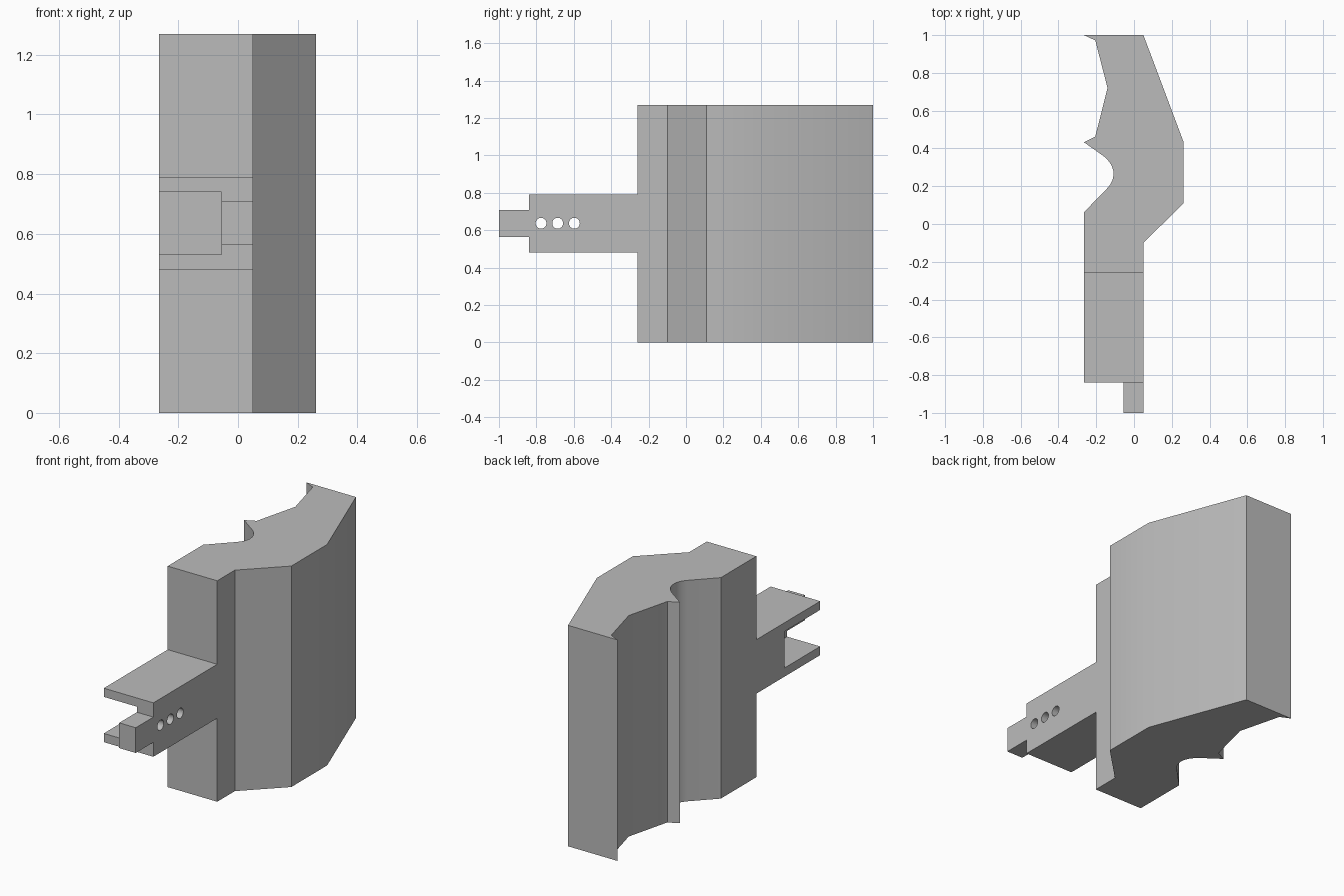
import bpy, bmesh, math
from mathutils import Matrix

cube = bpy.data.objects.get("Cube")
if cube:
    bpy.data.objects.remove(cube, do_unlink=True)

grey = bpy.data.materials.new("plain grey")
grey.use_nodes = True
GREY = (0.5, 0.5, 0.5, 1)
grey.diffuse_color = GREY
grey.node_tree.nodes["Principled BSDF"].inputs["Base Color"].default_value = GREY


def finish(bm, name):
    bmesh.ops.recalc_face_normals(bm, faces=bm.faces)
    mesh = bpy.data.meshes.new(name)
    bm.to_mesh(mesh)
    bm.free()
    mesh.materials.append(grey)
    obj = bpy.data.objects.new(name, mesh)
    bpy.context.collection.objects.link(obj)
    return obj


def box(name, low, high):
    bm = bmesh.new()
    bmesh.ops.create_cube(bm, size=1)
    for v in bm.verts:
        v.co = [h if c > 0 else l for c, l, h in zip(v.co, low, high)]
    return finish(bm, name)


def prism(name, outline, height):
    bm = bmesh.new()
    face = bm.faces.new([bm.verts.new((x, y, 0)) for x, y in outline])
    top = bmesh.ops.extrude_face_region(bm, geom=[face])["geom"]
    for v in top:
        if isinstance(v, bmesh.types.BMVert):
            v.co.z = height
    return finish(bm, name)


def cut(target, cutter):
    mod = target.modifiers.new(cutter.name, 'BOOLEAN')
    mod.operation = 'DIFFERENCE'
    mod.solver = 'EXACT'
    mod.object = cutter
    cutter.hide_render = True
    cutter.hide_viewport = True


# Main body: upright profile with a rounded groove and a shallow bay
LEFT, RIGHT = 0.05, -0.265
WALL = -0.055
outline = [
    (RIGHT, -0.26), (LEFT, -0.26), (LEFT, -0.10), (0.262, 0.11),
    (0.262, 0.435), (LEFT, 1), (RIGHT, 1), (-0.205, 0.972),
    (-0.14, 0.72), (-0.205, 0.463), (RIGHT, 0.433),
    # rounded groove
    (-0.158, 0.357), (-0.138, 0.338), (-0.12, 0.313), (-0.11, 0.285),
    (-0.108, 0.26), (-0.114, 0.232), (-0.125, 0.21), (-0.14, 0.191),
    (RIGHT, 0.062),
]
body = prism("main_body", outline, 1.27)

# Arm reaching forward, with an open slot on its right side
arm = box("arm", (RIGHT, -0.84, 0.48), (LEFT, -0.26, 0.79))
cut(arm, box("slot_cutter", (RIGHT - 0.1, -0.95, 0.53), (WALL, -0.515, 0.74)))

# Three pin holes through the arm wall
bm = bmesh.new()
for y in (-0.775, -0.686, -0.597):
    place = Matrix.Translation((0, y, 0.637)) @ Matrix.Rotation(math.pi / 2, 4, 'Y')
    bmesh.ops.create_cone(bm, cap_ends=True, segments=32, radius1=0.029,
                          radius2=0.029, depth=0.3, matrix=place)
cut(arm, finish(bm, "hole_cutter"))

# Tongue at the tip of the arm
tongue = box("tongue", (WALL, -1, 0.563), (LEFT, -0.84, 0.708))

# Smooth the curved faces, keep the corners sharp
bpy.ops.object.select_all(action='DESELECT')
for obj in (body, arm, tongue):
    obj.select_set(True)
bpy.context.view_layer.objects.active = body
bpy.ops.object.shade_smooth_by_angle(angle=math.radians(30))
